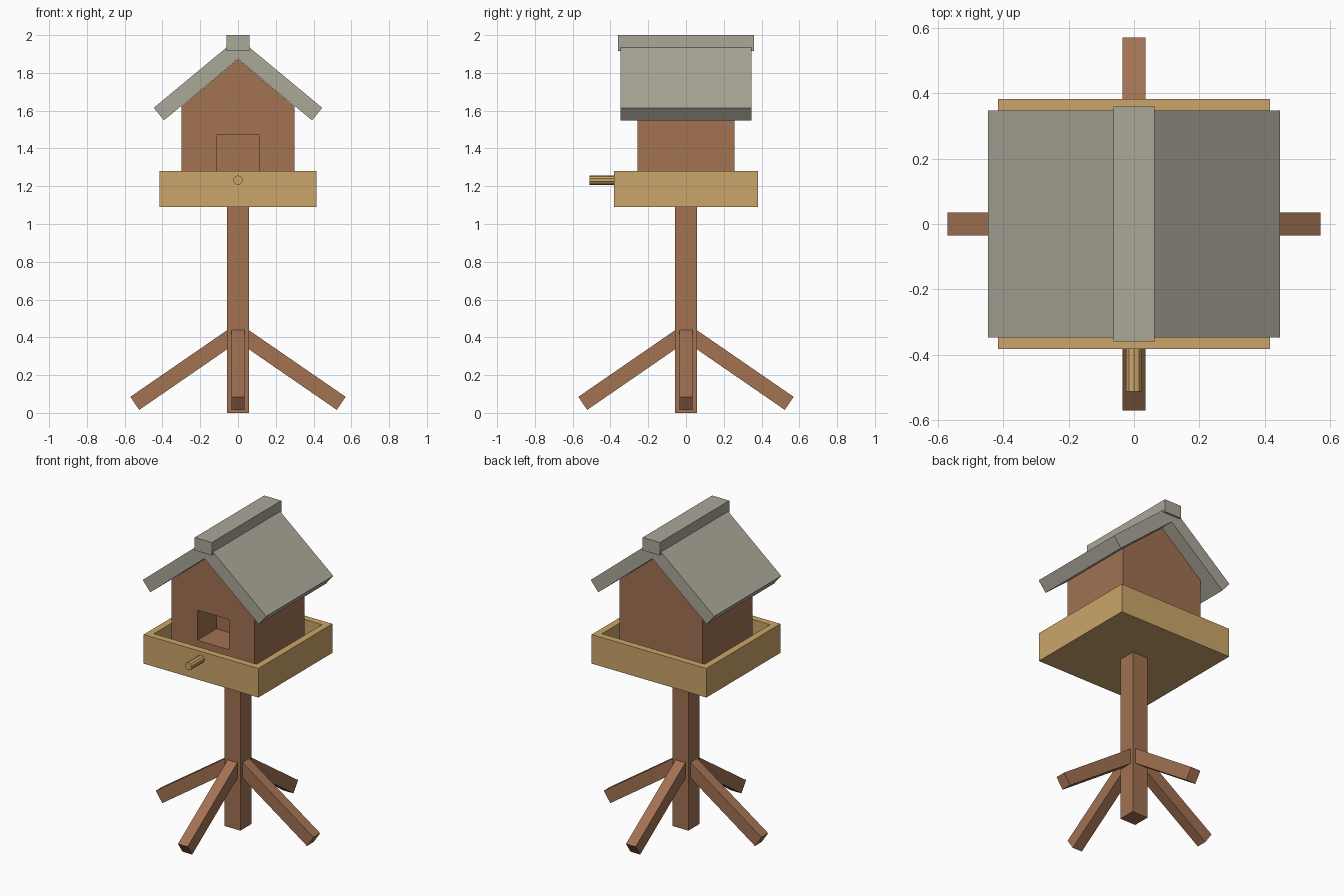
import bpy, bmesh, math
from mathutils import Matrix, Vector

if "Cube" in bpy.data.objects:
    bpy.data.objects.remove(bpy.data.objects["Cube"])


def material(name, rgb):
    m = bpy.data.materials.new(name)
    m.diffuse_color = (*rgb, 1)
    m.use_nodes = True
    m.node_tree.nodes["Principled BSDF"].inputs["Base Color"].default_value = m.diffuse_color
    return m


brown = material("brown wood", (0.36, 0.168, 0.085))
tan = material("tan wood", (0.60, 0.38, 0.145))
grey = material("grey roofing", (0.41, 0.385, 0.315))


def finish(name, bm, mat):
    bmesh.ops.recalc_face_normals(bm, faces=bm.faces)
    me = bpy.data.meshes.new(name)
    bm.to_mesh(me)
    bm.free()
    ob = bpy.data.objects.new(name, me)
    bpy.context.collection.objects.link(ob)
    if mat:
        me.materials.append(mat)
    return ob


def box_bm(x0, x1, y0, y1, z0, z1):
    bm = bmesh.new()
    size = Vector((x1 - x0, y1 - y0, z1 - z0))
    mid = Vector((x0 + x1, y0 + y1, z0 + z1)) / 2
    bmesh.ops.create_cube(bm, size=1, matrix=Matrix.Translation(mid) @ Matrix.Diagonal((*size, 1)))
    return bm


def prism(name, outline, half_depth, mat):
    """Extrude an x-z outline along y, centred on y = 0."""
    bm = bmesh.new()
    face = bm.faces.new([bm.verts.new((x, -half_depth, z)) for x, z in outline])
    ext = bmesh.ops.extrude_face_region(bm, geom=[face])
    verts = [v for v in ext["geom"] if isinstance(v, bmesh.types.BMVert)]
    bmesh.ops.translate(bm, verts=verts, vec=(0, 2 * half_depth, 0))
    return finish(name, bm, mat)


# Post and four sloping legs
finish("post", box_bm(-0.057, 0.057, -0.057, 0.057, 0, 1.10), brown)
leg_outline = [(0.05, 0.443), (0.57, 0.085), (0.523, 0.016), (0.05, 0.342)]
for i, side in enumerate(("right", "back", "left", "front")):
    leg = prism(side + "_leg", leg_outline, 0.035, brown)
    leg.rotation_euler.z = i * math.pi / 2

# Tray with a raised rim
bm = box_bm(-0.415, 0.415, -0.382, 0.382, 1.09, 1.28)
bm.normal_update()
top = max(bm.faces, key=lambda f: f.calc_center_median().z)
bmesh.ops.inset_region(bm, faces=[top], thickness=0.062)
ext = bmesh.ops.extrude_discrete_faces(bm, faces=[top])
bmesh.ops.translate(bm, verts=ext["faces"][0].verts, vec=(0, 0, -0.11))
finish("tray", bm, tan)

# Perch peg on the front of the tray
bm = bmesh.new()
bmesh.ops.create_cone(bm, cap_ends=True, segments=10, radius1=0.025, radius2=0.025, depth=0.15,
                      matrix=Matrix.Translation((0, -0.437, 1.232)) @ Matrix.Rotation(math.pi / 2, 4, 'X'))
finish("perch", bm, tan)

# Gabled house with a recessed doorway
house = prism("house", [(-0.3, 1.16), (0.3, 1.16), (0.3, 1.622), (0, 1.872), (-0.3, 1.622)], 0.257, brown)
cutter = finish("doorway_cutter", box_bm(-0.114, 0.114, -0.4, -0.06, 1.275, 1.472), None)
cutter.hide_render = True
cutter.hide_set(True)
cut = house.modifiers.new("doorway", 'BOOLEAN')
cut.operation = 'DIFFERENCE'
cut.solver = 'EXACT'
cut.object = cutter

# Pitched roof slabs and ridge cap
prism("roof", [(-0.446, 1.615), (0, 1.985), (0.446, 1.615), (0.392, 1.549), (0, 1.874), (-0.392, 1.549)],
      0.347, grey)
finish("ridge_cap", box_bm(-0.062, 0.062, -0.359, 0.359, 1.916, 2.0), grey)
